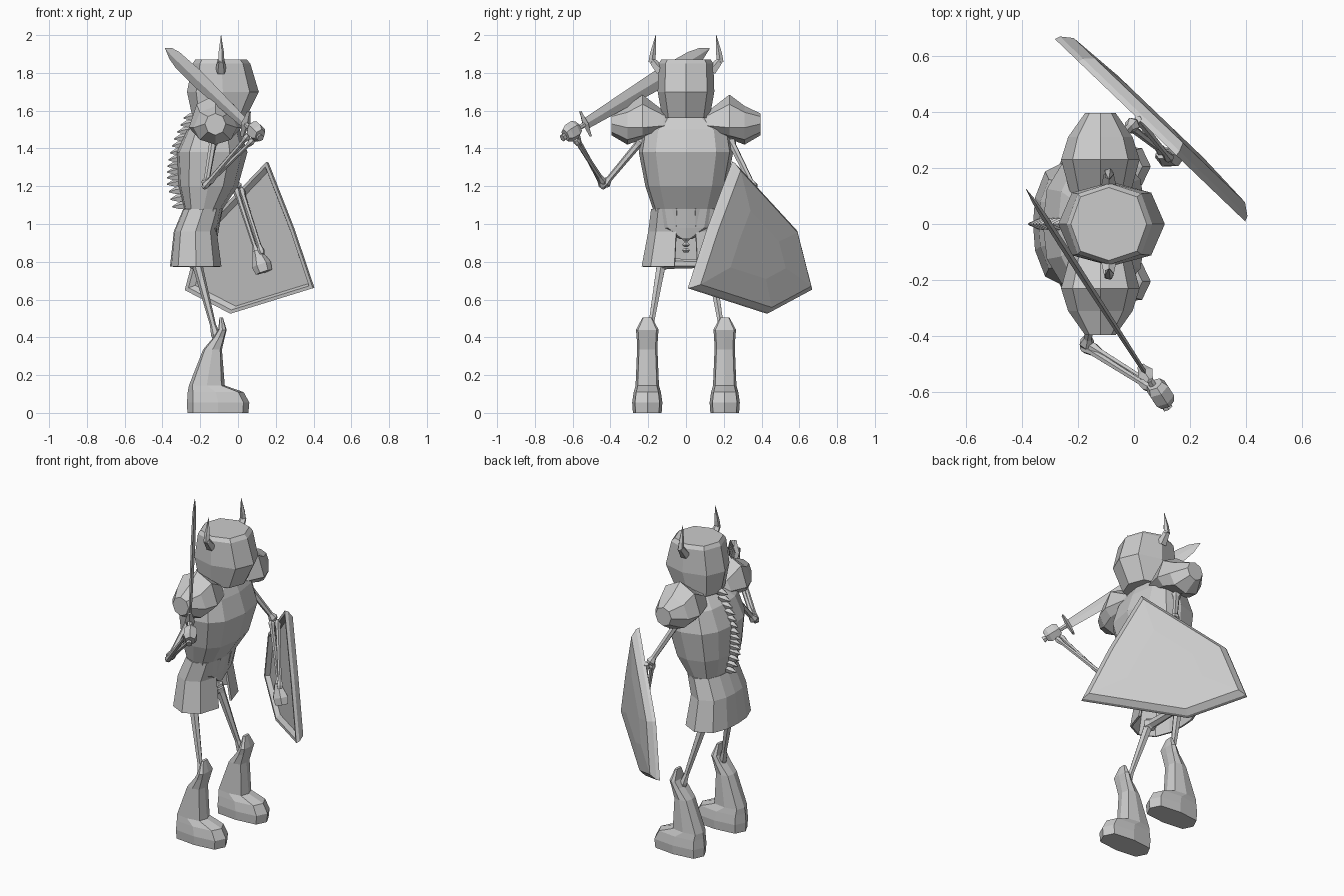
import bpy, bmesh, math
from mathutils import Vector as V

if "Cube" in bpy.data.objects:
    bpy.data.objects.remove(bpy.data.objects["Cube"])

grey = bpy.data.materials.new("plain grey")
grey.diffuse_color = (0.6, 0.6, 0.6, 1)
grey.use_nodes = True
grey.node_tree.nodes["Principled BSDF"].inputs["Base Color"].default_value = grey.diffuse_color


def loft(name, rings, caps=True, skip=()):
    """Skin a list of equal point rings; skip = face columns left open."""
    bm = bmesh.new()
    rows = [[bm.verts.new(p) for p in r] for r in rings]
    n = len(rows[0])
    for a, b in zip(rows, rows[1:]):
        for i in range(n):
            if i not in skip:
                bm.faces.new((a[i], a[(i + 1) % n], b[(i + 1) % n], b[i]))
    if caps:
        bm.faces.new(rows[0])
        bm.faces.new(rows[-1])
    bmesh.ops.recalc_face_normals(bm, faces=bm.faces)
    me = bpy.data.meshes.new(name)
    bm.to_mesh(me)
    bm.free()
    me.materials.append(grey)
    ob = bpy.data.objects.new(name, me)
    bpy.context.collection.objects.link(ob)
    return ob


def flat_ring(z, xb, xf, w, y=0, angles=range(0, 360, 45), k=0.8):
    """Horizontal rounded ring from back xb to front xf, half width w."""
    pts = []
    for a in angles:
        c, s = math.cos(math.radians(a)), math.sin(math.radians(a))
        c = math.copysign(abs(c) ** k, c)
        s = math.copysign(abs(s) ** k, s)
        pts.append(V(((xb + xf) / 2 + (xf - xb) / 2 * c, y + w * s, z)))
    return pts


def tube(name, a, b, stops, n=6, ref=None, flat=1.0):
    """Rings along a-b; stops = (fraction, radius); flat squashes one way."""
    a, b = V(a), V(b)
    d = (b - a).normalized()
    u = V(ref) if ref else V((0, 0, 1)) if abs(d.z) < 0.9 else V((1, 0, 0))
    u = (u - d * u.dot(d)).normalized()
    v = d.cross(u)
    return loft(name, [[a.lerp(b, t) + (u * math.cos(i * math.tau / n)
                + v * math.sin(i * math.tau / n) * flat) * r for i in range(n)]
                for t, r in stops])


def bone(name, a, b, r):
    tube(name, a, b, [(0, r), (.05, r * 1.5), (.14, r), (.86, r * .8),
                      (.95, r * 1.4), (1, r)])


# helmet
loft("helmet", [flat_ring(*p, k=.85) for p in (
    (1.56, -.24, .04, .125), (1.7, -.27, .11, .15),
    (1.85, -.24, .065, .145), (1.872, -.225, .045, .13))])

# torso, with a keel at the front
tor = (0, 35, 65, 90, 125, 155, 180, 205, 235, 270, 295, 325)
loft("torso", [flat_ring(*p, angles=tor) for p in (
    (.92, -.23, -.11, .03), (.98, -.28, -.1, .15), (1.08, -.285, -.08, .175),
    (1.2, -.315, 0, .215), (1.38, -.325, .05, .25), (1.5, -.27, .01, .23),
    (1.58, -.17, -.03, .1))])
tube("neck", (-.1, 0, 1.5), (-.09, 0, 1.62), [(0, .06), (1, .06)])

# skirt, split at the front
sk = (12, 50, 90, 130, 160, 180, 200, 230, 270, 310, 348)
loft("skirt", [flat_ring(*p, angles=sk, k=.85) for p in (
    (1.08, -.29, -.08, .185), (.96, -.34, -.11, .2), (.775, -.36, -.085, .235))],
    caps=False, skip=(10,)).modifiers.new("thickness", 'SOLIDIFY').thickness = .012

# spine spikes along the back curve
curve = [(-.26, 1.56), (-.315, 1.44), (-.345, 1.32), (-.35, 1.22), (-.32, 1.09)]
for i in range(14):
    f = i / 13 * 3.999
    j = int(f)
    p = V((curve[j][0], 0, curve[j][1])).lerp(
        V((curve[j + 1][0], 0, curve[j + 1][1])), f - j)
    tube("spine_spike", p + V((.04, 0, .01)), p + V((-.028, 0, 0)),
         [(0, .024), (.5, .02), (1, .003)], 5)

# tail bones and pelvis
for z in (.86, .89, .92):
    tube("tail_bone", (-.2, 0, z - .012), (-.2, 0, z + .012),
         [(0, .012), (.5, .024), (1, .012)])
bone("pelvis", (-.22, -.14, .79), (-.22, .14, .79), .028)

for s, side in ((1, "left"), (-1, "right")):
    # horns
    tube(side + "_horn_base", (-.09, s * .135, 1.81), (-.09, s * .185, 1.87),
         [(0, .03), (1, .018)], 5)
    tube(side + "_horn_tip", (-.09, s * .182, 1.855), (-.09, s * .16, 2.0),
         [(0, .018), (.35, .016), (1, .001)], 5)
    # pauldrons
    rings = []
    for y, lo, mid, hi, hx in ((.03, 1.53, 1.55, 1.58, .05), (.12, 1.49, 1.52, 1.6, .11),
                               (.23, 1.45, 1.51, 1.685, .14), (.31, 1.42, 1.51, 1.625, .115),
                               (.395, 1.47, 1.53, 1.585, .055)):
        ring = []
        for i in range(8):
            c, q = math.cos(i * math.pi / 4), math.sin(i * math.pi / 4)
            ring.append(V((-.12 + hx * c, s * y, mid + q * (hi - mid if q > 0 else mid - lo))))
        rings.append(ring)
    loft(side + "_pauldron", rings)
    # legs
    tube(side + "_thigh", (-.225, s * .125, .82), (-.11, s * .2, .38),
         [(0, .03), (.15, .026), (.8, .016), (.92, .024), (1, .018)])
    # boots and greaves
    loft(side + "_boot", [flat_ring(*p, y=s * .205, k=.6) for p in (
        (0, -.268, .055, .076), (.055, -.27, .06, .08), (.11, -.266, .03, .072),
        (.145, -.26, -.07, .062), (.335, -.185, -.085, .054),
        (.4, -.13, -.07, .056), (.44, -.105, -.06, .06), (.505, -.098, -.08, .025))])

# sword arm
el, wr = V((-.17, -.435, 1.205)), V((.07, -.585, 1.46))
bone("right_upper_arm", (-.13, -.23, 1.45), el, .02)
for o in (-.013, .013):
    bone("right_forearm", el + V((o, 0, o)), wr + V((o, 0, -o)), .014)
d = V((-.505, .78, .475)).normalized()
pommel, tip = V((.12, -.655, 1.455)), V((-.385, .125, 1.93))
wide = (.24, -.37, .9)
tube("right_hand", V((.095, -.605, 1.49)) - d * .045, V((.095, -.605, 1.49)) + d * .045,
     [(0, .036), (.25, .05), (.75, .05), (1, .036)], 6, wide, .85)

# sword
guard = pommel + d * .165
tube("sword_grip", pommel, guard, [(0, .02), (.15, .014), (1, .014)], 6)
w = V(wide).normalized()
tube("sword_guard", guard - w * .072, guard + w * .072,
     [(0, .013), (.2, .018), (.5, .03), (.8, .018), (1, .013)], 4, d.cross(w), .55)
tube("sword_blade", guard, tip, [(0, .03), (.3, .041), (.6, .052), (.85, .045),
                                 (.93, .032), (1, .002)], 4, wide, .25)

# shield arm
el = V((0, .36, 1.19))
bone("left_upper_arm", (-.12, .23, 1.45), el, .02)
for o in (-.013, .013):
    bone("left_forearm", el + V((o, o, 0)), V((.115 + o, .245 - o, .84)), .014)
tube("left_hand", (.1, .25, .86), (.137, .235, .745),
     [(0, .025), (.3, .035), (.65, .052), (1, .045)], 6, None, .75)

# shield: recessed back, rim, bulged front
out = V((.69, .72, 0)).normalized()
along = V((.72, -.69, 0)).normalized()
outline = [(-.06, 1.33), (-.544, .965), (-.66, .65), (-.325, .525), (.28, .66), (.13, .98)]


def shield_ring(scale, dist):
    return [out * dist + along * (-.2 + (u + .2) * scale) + V((0, 0, .86 + (z - .86) * scale))
            for u, z in outline]


loft("shield", [shield_ring(.88, .305), shield_ring(.94, .281), shield_ring(1, .281),
                shield_ring(.985, .3), shield_ring(.9, .33), shield_ring(.45, .342)])
